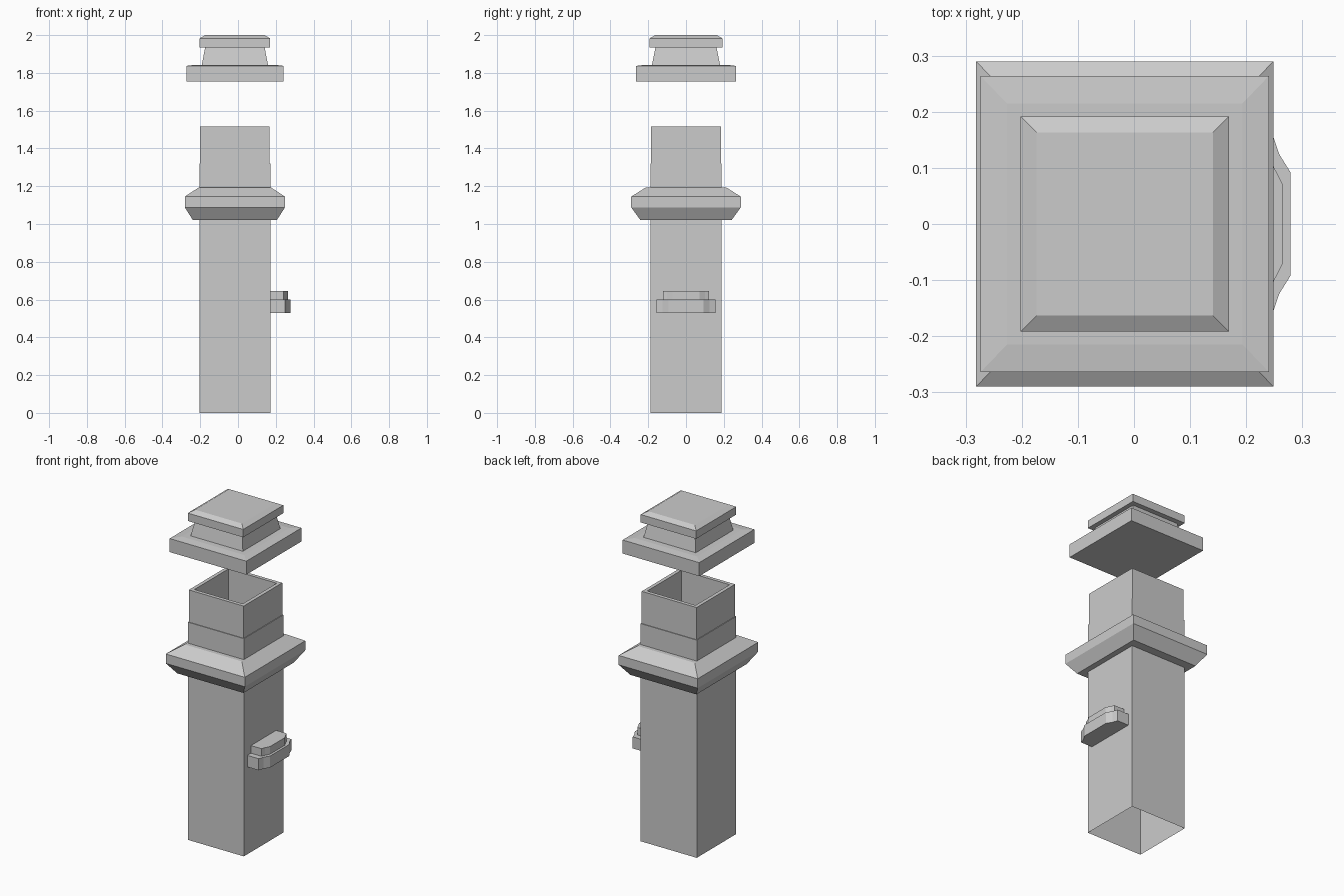
import bpy, bmesh

if "Cube" in bpy.data.objects:
    bpy.data.objects.remove(bpy.data.objects["Cube"])

CX = -0.0165  # the square post sits slightly left of centre


def finish(name, bm):
    mesh = bpy.data.meshes.new(name)
    bm.to_mesh(mesh)
    bm.free()
    obj = bpy.data.objects.new(name, mesh)
    bpy.context.collection.objects.link(obj)
    return obj


def loft(name, rings, bottom=True, top=True):
    """Stack rectangular rings given as (half width, half depth, height)."""
    bm = bmesh.new()
    loops = [[bm.verts.new((CX + sx * hx, sy * hy, z))
              for sx, sy in ((-1, -1), (1, -1), (1, 1), (-1, 1))]
             for hx, hy, z in rings]
    for a, b in zip(loops, loops[1:]):
        for i in range(4):
            j = (i + 1) % 4
            bm.faces.new((a[i], a[j], b[j], b[i]))
    if bottom:
        bm.faces.new(loops[0][::-1])
    if top:
        bm.faces.new(loops[-1])
    return finish(name, bm)


def ledge(name, half_profile, z0, z1):
    """Extrude a plan outline that is mirrored across y = 0."""
    outline = half_profile + [(x, -y) for x, y in reversed(half_profile)]
    bm = bmesh.new()
    face = bm.faces.new([bm.verts.new((x, y, z0)) for x, y in outline])
    ext = bmesh.ops.extrude_face_region(bm, geom=[face], use_keep_orig=True)
    moved = [v for v in ext["geom"] if isinstance(v, bmesh.types.BMVert)]
    bmesh.ops.translate(bm, verts=moved, vec=(0, 0, z1 - z0))
    bmesh.ops.recalc_face_normals(bm, faces=bm.faces)
    return finish(name, bm)


# Hollow post, open below, with a recessed socket at the top
loft("post", [(0.188, 0.189, 0), (0.188, 0.189, 1.32),
              (0.184, 0.185, 1.32), (0.184, 0.185, 1.515),
              (0.162, 0.163, 1.515), (0.162, 0.163, 1.325)], bottom=False)

# Bevelled collar around the post
loft("collar", [(0.222, 0.241, 1.02), (0.265, 0.29, 1.088),
                (0.265, 0.29, 1.145), (0.192, 0.214, 1.193)])

# Floating cap: slab, tapered neck and chamfered crown
loft("cap_slab", [(0.257, 0.264, 1.755), (0.257, 0.264, 1.837),
                  (0.21, 0.215, 1.843)])
loft("cap_neck", [(0.176, 0.181, 1.838), (0.157, 0.161, 1.937)])
loft("cap_crown", [(0.186, 0.192, 1.935), (0.186, 0.192, 1.983),
                   (0.157, 0.163, 2.0)])

# Two-step ledge on the right side
ledge("ledge_lower", [(0.17, -0.156), (0.248, -0.156),
                      (0.259, -0.124), (0.279, -0.092)], 0.53, 0.60)
ledge("ledge_upper", [(0.17, -0.121), (0.242, -0.121),
                      (0.25, -0.1), (0.265, -0.071)], 0.60, 0.646)
